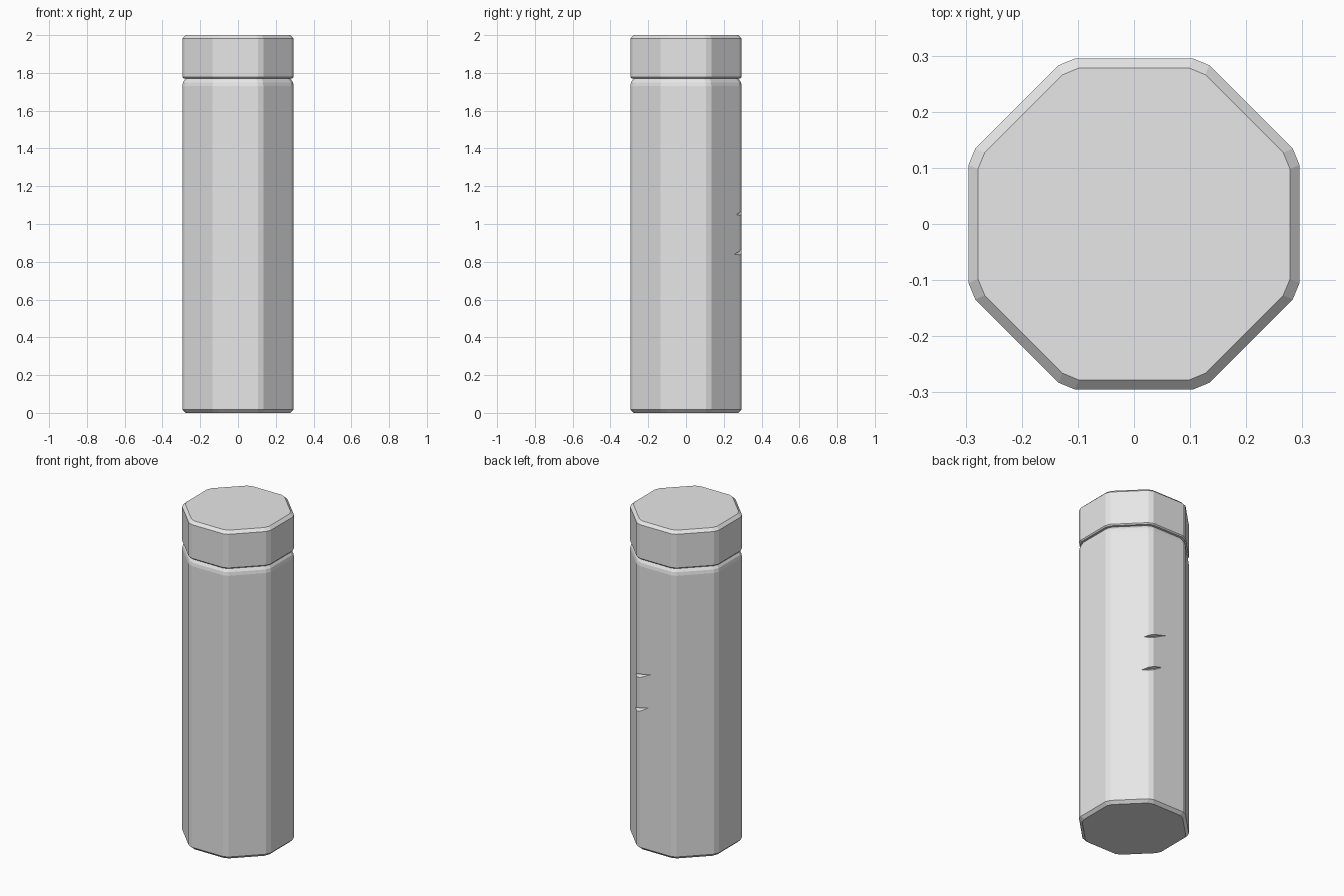
import bpy, bmesh
from math import pi, cos, sin, tan
from mathutils import Vector

cube = bpy.data.objects.get("Cube")
if cube:
    bpy.data.objects.remove(cube, do_unlink=True)

grey = bpy.data.materials.new("plain_grey")
grey.use_nodes = True
colour = (0.8, 0.8, 0.8, 1)
grey.diffuse_color = colour
grey.node_tree.nodes["Principled BSDF"].inputs["Base Color"].default_value = colour

CHAMFER = 0.017


def make_object(name, bm):
    bmesh.ops.recalc_face_normals(bm, faces=bm.faces[:])
    mesh = bpy.data.meshes.new(name)
    bm.to_mesh(mesh)
    bm.free()
    mesh.materials.append(grey)
    obj = bpy.data.objects.new(name, mesh)
    bpy.context.collection.objects.link(obj)
    return obj


def octagon_ring(bm, apothem, z):
    """Octagon with its eight corners chamfered."""
    half = apothem * tan(pi / 8) - CHAMFER
    ring = []
    for i in range(8):
        a = i * pi / 4
        out, side = Vector((cos(a), sin(a), 0)), Vector((-sin(a), cos(a), 0))
        for s in (-half, half):
            ring.append(bm.verts.new(out * apothem + side * s + Vector((0, 0, z))))
    return ring


def octagon_loft(name, profile):
    bm = bmesh.new()
    rings = [octagon_ring(bm, r, z) for r, z in profile]
    for low, high in zip(rings, rings[1:]):
        for i in range(len(low)):
            j = (i + 1) % len(low)
            bm.faces.new((low[i], low[j], high[j], high[i]))
    bm.faces.new(rings[0])
    bm.faces.new(rings[-1])
    return make_object(name, bm)


# Long octagonal body with a rounded shoulder
body = octagon_loft("body", [(0.278, 0), (0.295, 0.017), (0.295, 1.73),
                             (0.291, 1.75), (0.281, 1.766), (0.272, 1.774)])

# Cap with chamfered rims
octagon_loft("cap", [(0.278, 1.77), (0.289, 1.771), (0.295, 1.778),
                     (0.295, 1.983), (0.278, 2.0)])


# Small slanted nicks cut across one back corner
def cut_nick(start, end):
    start, end = Vector(start), Vector(end)
    along = (end - start) * 0.1
    out = Vector((sin(pi / 8), cos(pi / 8), 0)) * 0.06
    bm = bmesh.new()
    ends = []
    for p in (start - along, end + along):
        ends.append([bm.verts.new(p), bm.verts.new(p + out + Vector((0, 0, 0.012))),
                     bm.verts.new(p + out - Vector((0, 0, 0.055)))])
    bm.faces.new(ends[0])
    bm.faces.new(ends[1])
    for i in range(3):
        j = (i + 1) % 3
        bm.faces.new((ends[0][i], ends[0][j], ends[1][j], ends[1][i]))
    cutter = make_object("nick_cutter", bm)
    cutter.hide_render = True
    mod = body.modifiers.new("nick", 'BOOLEAN')
    mod.operation, mod.solver, mod.object = 'DIFFERENCE', 'EXACT', cutter
    bpy.context.view_layer.objects.active = body
    bpy.ops.object.modifier_apply(modifier=mod.name)
    bpy.data.objects.remove(cutter, do_unlink=True)


cut_nick((0.15, 0.267, 1.05), (0.03, 0.293, 1.09))
cut_nick((0.16, 0.257, 0.84), (0.05, 0.293, 0.88))
